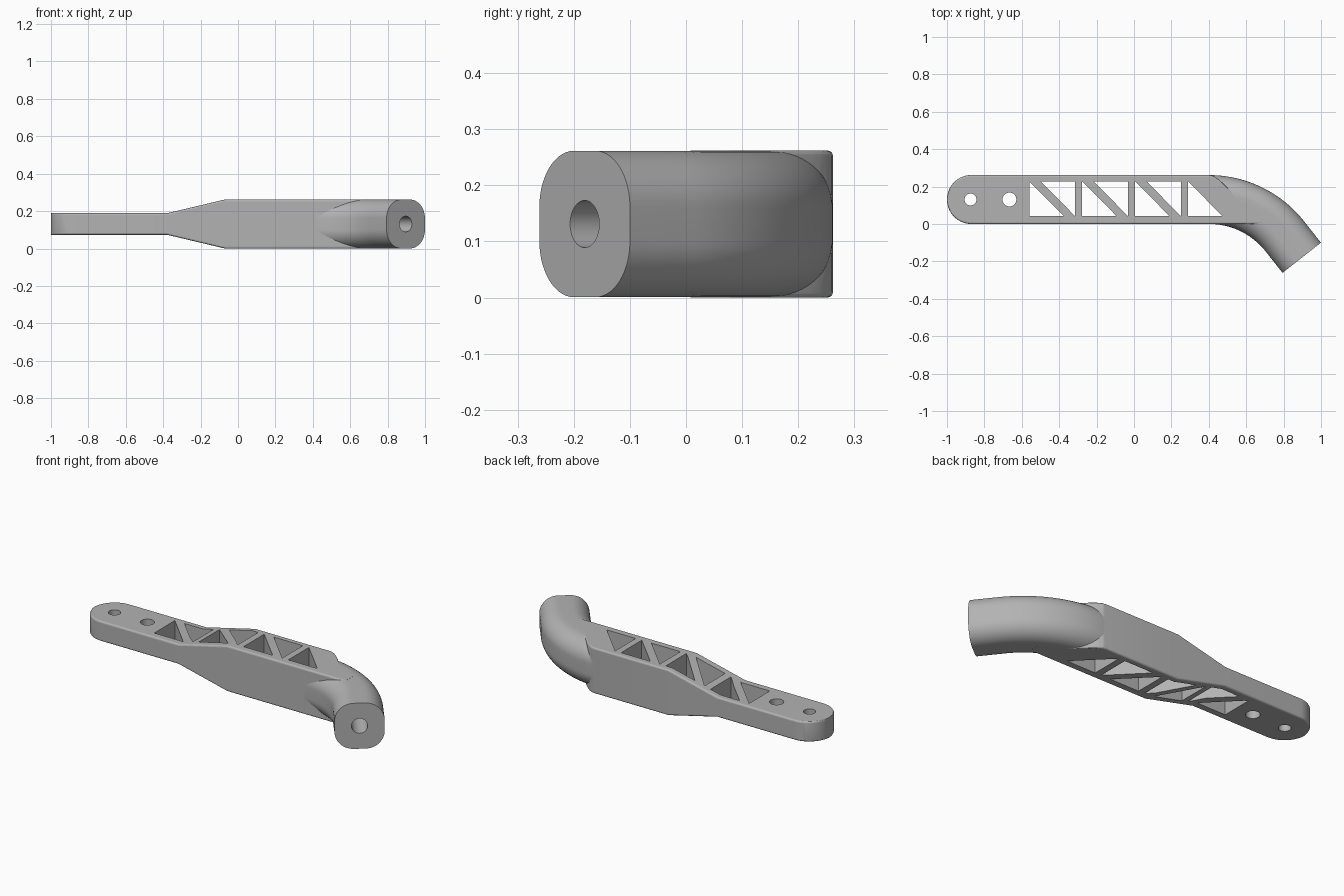
import bpy, bmesh
from math import sin, cos, sqrt, pi, radians
from mathutils import Vector, Matrix

old = bpy.data.objects.get("Cube")
if old:
    bpy.data.objects.remove(old, do_unlink=True)

SIZE = 0.262              # full width and height of the arm
HALF = SIZE / 2
BEND_X, BEND_R, BEND_ANGLE, TAIL = 0.4, 0.518, radians(51.8), 0.145
CENTRE_Y = HALF - BEND_R  # centre of the bend

grey = bpy.data.materials.new("plain grey")
grey.use_nodes = True
grey.diffuse_color = (0.45, 0.45, 0.45, 1)
grey.node_tree.nodes["Principled BSDF"].inputs["Base Color"].default_value = grey.diffuse_color


def section(width, height, radius, steps):
    """Rounded rectangle as (across, up) pairs around its middle."""
    pts = []
    for k, (sx, sz) in enumerate(((1, 1), (-1, 1), (-1, -1), (1, -1))):
        for i in range(steps + 1):
            a = (k + i / steps) * pi / 2
            pts.append((sx * (width / 2 - radius) + radius * cos(a),
                        sz * (height / 2 - radius) + radius * sin(a)))
    return pts


def loft(name, rings):
    """Skin a row of matching rings and close both ends."""
    bm = bmesh.new()
    rows = [[bm.verts.new(p) for p in ring] for ring in rings]
    for a, b in zip(rows, rows[1:]):
        for i in range(len(a)):
            j = (i + 1) % len(a)
            bm.faces.new((a[i], a[j], b[j], b[i]))
    bm.faces.new(rows[0])
    bm.faces.new(rows[-1])
    bmesh.ops.recalc_face_normals(bm, faces=bm.faces)
    mesh = bpy.data.meshes.new(name)
    bm.to_mesh(mesh)
    bm.free()
    mesh.materials.append(grey)
    obj = bpy.data.objects.new(name, mesh)
    bpy.context.collection.objects.link(obj)
    return obj


def prism(name, outline):
    return loft(name, [[(x, y, z) for x, y in outline] for z in (-0.1, 0.4)])


def circle(x, y, r, steps=48):
    return [(x + r * cos(2 * pi * i / steps), y + r * sin(2 * pi * i / steps))
            for i in range(steps)]


def combine(target, other, operation):
    mod = target.modifiers.new("cut", 'BOOLEAN')
    mod.operation, mod.object, mod.solver = operation, other, 'EXACT'
    bpy.context.view_layer.objects.active = target
    bpy.ops.object.modifier_apply(modifier=mod.name)
    bpy.data.objects.remove(other, do_unlink=True)


# Flat bar: round end, thin handle, flare, thick body, taper into the bend
def bar_ring(x, y0, y1, height):
    width = y1 - y0
    r = min(0.01, width * 0.45)
    return [(x, (y0 + y1) / 2 + u, HALF + v) for u, v in section(width, height, r, 4)]


THIN = 0.115
rings = []
for i in range(17):
    a = 0.04 + (pi / 2 - 0.04) * i / 16
    h = HALF * sin(a)
    rings.append(bar_ring(-1 + HALF * (1 - cos(a)), HALF - h, HALF + h, THIN))
for x, height in ((-0.38, THIN), (-0.07, SIZE), (BEND_X, SIZE)):
    rings.append(bar_ring(x, 0, SIZE, height))
for i in range(1, 17):
    t = i / 16
    blend = min(1, t * 1.6)
    r = BEND_R + HALF - 0.1 * blend * blend * (3 - 2 * blend)
    dx = 0.28 * t
    rings.append(bar_ring(BEND_X + dx, 0, CENTRE_Y + sqrt(r * r - dx * dx), SIZE))
arm = loft("curved_arm", rings)

# Bent grip with a rounded section and a straight tail
shape = section(SIZE - 0.001, SIZE - 0.001, 0.1, 14)


def grip_ring(angle, extra):
    along = Vector((cos(angle), -sin(angle), 0))
    across = Vector((sin(angle), cos(angle), 0))
    mid = Vector((BEND_X, CENTRE_Y, HALF)) + across * BEND_R + along * extra
    return [mid + across * u + Vector((0, 0, v)) for u, v in shape]


rings = [grip_ring(0, -0.01)]
rings += [grip_ring(BEND_ANGLE * i / 24, 0) for i in range(25)]
rings.append(grip_ring(BEND_ANGLE, TAIL))
combine(arm, loft("grip", rings), 'UNION')

# Truss openings: pairs of right triangles, with a single one last
LOW, HIGH, LEG, PITCH = 0.042, 0.228, 0.184, 0.283
for i in range(4):
    x = -0.56 + PITCH * i
    combine(arm, prism("lower_opening", [(x, LOW), (x + LEG, LOW), (x, HIGH)]), 'DIFFERENCE')
    if i < 3:
        x += 0.061
        combine(arm, prism("upper_opening",
                           [(x, HIGH), (x + LEG, LOW), (x + LEG, HIGH)]), 'DIFFERENCE')

# Two round holes in the handle
for x, r in ((-0.874, 0.032), (-0.666, 0.037)):
    combine(arm, prism("round_hole", circle(x, HALF, r)), 'DIFFERENCE')

# Blind bore in the end of the grip
along = Vector((cos(BEND_ANGLE), -sin(BEND_ANGLE), 0))
across = Vector((sin(BEND_ANGLE), cos(BEND_ANGLE), 0))
end = Vector((BEND_X, CENTRE_Y, HALF)) + across * BEND_R + along * TAIL
bore = loft("bore", [[end + along * d + across * u + Vector((0, 0, v))
                      for u, v in circle(0, 0, 0.042)] for d in (-0.3, 0.05)])
combine(arm, bore, 'DIFFERENCE')

# Smooth the curves and keep the creases
bpy.ops.object.select_all(action='DESELECT')
arm.select_set(True)
bpy.context.view_layer.objects.active = arm
bpy.ops.object.shade_smooth_by_angle(angle=radians(10))
